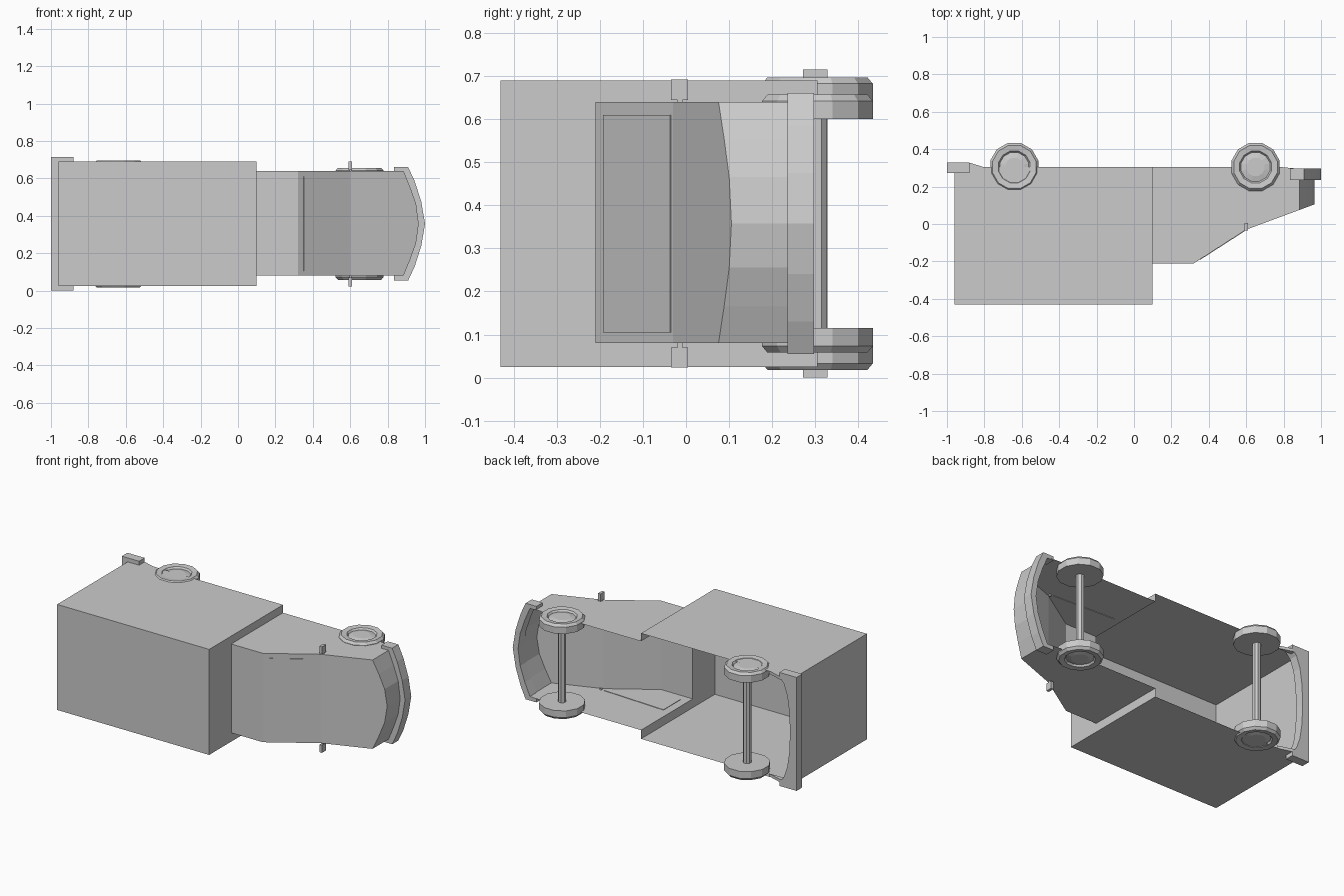
import bpy, bmesh, math
from mathutils import Matrix, Vector

if "Cube" in bpy.data.objects:
    bpy.data.objects.remove(bpy.data.objects["Cube"])

grey = bpy.data.materials.new("plain_grey")
grey.diffuse_color = (0.6, 0.6, 0.6, 1)
grey.use_nodes = True
grey.node_tree.nodes["Principled BSDF"].inputs["Base Color"].default_value = grey.diffuse_color
MID = 0.3575   # the truck lies on its side; z is its width


def make(name, verts, faces):
    me = bpy.data.meshes.new(name)
    me.from_pydata(verts, [], faces)
    bm = bmesh.new()
    bm.from_mesh(me)
    bmesh.ops.remove_doubles(bm, verts=bm.verts, dist=1e-5)
    bmesh.ops.recalc_face_normals(bm, faces=bm.faces)
    bm.to_mesh(me)
    bm.free()
    ob = bpy.data.objects.new(name, me)
    bpy.context.collection.objects.link(ob)
    me.materials.append(grey)
    return ob


def shell(name, polys):
    verts, faces = [], []
    for p in polys:
        faces.append(list(range(len(verts), len(verts) + len(p))))
        verts += p
    return make(name, verts, faces)


def prism(name, pts, depth):
    """Closed solid: polygon of 3D points swept along depth."""
    n, d = len(pts), Vector(depth)
    verts = [Vector(p) for p in pts] + [Vector(p) + d for p in pts]
    faces = [list(range(n)), list(range(n, 2 * n))]
    faces += [[i, (i + 1) % n, (i + 1) % n + n, i + n] for i in range(n)]
    return make(name, verts, faces)


def block(name, x0, x1, y0, y1, z0, z1):
    return prism(name, [(x0, y0, z0), (x1, y0, z0), (x1, y1, z0), (x0, y1, z0)], (0, 0, z1 - z0))


def lathe(name, prof, x, y, sides, flip=False):
    """Revolve (radius, z) pairs about the z direction."""
    verts, faces = [], []
    for r, z in prof:
        for i in range(sides):
            a = 2 * math.pi * (i + 0.5) / sides
            zz = 2 * MID - z if flip else z
            verts.append((x + r * math.cos(a), y + r * math.sin(a), zz))
    for k in range(len(prof) - 1):
        for i in range(sides):
            j = (i + 1) % sides
            faces.append([k * sides + i, k * sides + j, (k + 1) * sides + j, (k + 1) * sides + i])
    last = (len(prof) - 1) * sides
    faces += [list(range(sides)), list(range(last, last + sides))]
    return make(name, verts, faces)


# Cargo box, open underneath, with an opening towards the cab
A, B, T, D, L, H = -0.96, 0.10, -0.43, 0.305, 0.025, 0.69
cl, ch, roof = 0.08, 0.64, -0.21
shell("cargo_box", [
    [(A, T, L), (B, T, L), (B, T, H), (A, T, H)],
    [(A, T, L), (B, T, L), (B, D, L), (A, D, L)],
    [(A, T, H), (B, T, H), (B, D, H), (A, D, H)],
    [(A, T, L), (A, T, H), (A, D, H), (A, D, L)],
    [(B, y, z) for y, z in ((T, L), (T, H), (D, H), (D, ch), (roof, ch), (roof, cl), (D, cl), (D, L))]])

# Cab shell with curved nose
half = [(0.28, 0.885), (0.195, 0.92), (0.105, 0.952)]
nose = [(MID - d + 0.0025, x) for d, x in half] + [(MID, 0.966)] + [(MID + d + 0.0025, x) for d, x in half[::-1]]
nose[0], nose[-1] = (cl, 0.885), (ch, 0.885)


def hood_y(x):
    return -0.03 + (x - 0.60) * 0.37


polys = [[(B, roof, cl), (0.32, roof, cl), (0.32, roof, ch), (B, roof, ch)],
         [(0.32, roof, cl), (0.60, -0.03, cl), (0.60, -0.03, ch), (0.32, roof, ch)],
         [(0.60, -0.03, ch), (0.60, -0.03, cl)] + [(x, hood_y(x), z) for z, x in nose]]
for (z0, x0), (z1, x1) in zip(nose, nose[1:]):
    polys.append([(x0, hood_y(x0), z0), (x1, hood_y(x1), z1), (x1, 0.295, z1), (x0, 0.295, z0)])
for z in (cl, ch):
    polys.append([(B, roof, z), (0.32, roof, z), (0.60, -0.03, z), (0.885, hood_y(0.885), z),
                  (0.885, 0.295, z), (0.78, D, z), (B, D, z)])
shell("cab", polys)

# Windscreen and side window plates
prism("windscreen", [(0.351, -0.19, 0.105), (0.592, -0.035, 0.105),
                     (0.592, -0.035, 0.61), (0.351, -0.19, 0.61)], (0.0016, -0.0025, 0))
for name, z, d in (("lower_side_window", cl, 0.003), ("upper_side_window", ch, -0.003)):
    prism(name, [(0.15, 0.01, z), (0.15, -0.16, z), (0.36, -0.16, z), (0.58, -0.01, z)], (0, 0, d))

# Front bumper bow
outer = [(0.91, 0.055), (0.945, 0.13), (0.98, 0.24), (1.0, MID)]
inner = [(0.88, 0.08), (0.915, 0.16), (0.948, 0.255), (0.963, MID)]


def mirrored(pts):
    return pts + [(x, 2 * MID - z) for x, z in pts[-2::-1]]


bow = [(0.835, 0.055)] + mirrored(outer) + [(0.835, 0.66), (0.835, 0.635)] + mirrored(inner)[::-1] + [(0.835, 0.08)]
prism("front_bumper", [(x, 0.235, z) for x, z in bow], (0, 0.062, 0))

# Rear bumper, a bar with short wrapped ends and a bowed inside
inside = [(-0.88, 0.027), (-0.91, 0.06), (-0.935, 0.13), (-0.95, 0.23), (-0.955, MID)]
bar = [(-1.0, 0.0), (-0.88, 0.0)] + mirrored(inside) + [(-0.88, 0.715), (-1.0, 0.715)]
prism("rear_bumper", [(x, 0.272, z) for x, z in bar], (0, 0.056, 0))
for name, z in (("lower_bumper_bracket", 0.025), ("upper_bumper_bracket", 0.672)):
    prism(name, [(-0.90, 0.30, z), (-0.79, 0.30, z), (-0.88, 0.328, z), (-0.90, 0.328, z)], (0, 0, 0.018))

# Wheels with dished hubs, and axles
for end, x, z0, z1 in (("rear", -0.64, 0.638, 0.697), ("front", 0.65, 0.60, 0.657)):
    prof = [(0.133, z0), (0.133, z1 - 0.015), (0.12, z1), (0.088, z1 - 0.004), (0.08, z1 - 0.015), (0.05, z1 - 0.008)]
    lathe(end + "_upper_wheel", prof, x, 0.305, 12)
    lathe(end + "_lower_wheel", prof, x, 0.305, 12, True)
    lathe(end + "_axle", [(0.024, 2 * MID - z0 - 0.01), (0.024, z0 + 0.01)], x, 0.305, 8)

# Wing mirrors on short stems
for side, s in (("upper", 1), ("lower", -1)):
    za, zb, zc = (MID + s * d for d in (0.27, 0.287, 0.334))
    block(side + "_mirror", 0.592, 0.61, -0.035, 0.005, min(zb, zc), max(zb, zc))
    block(side + "_mirror_stem", 0.595, 0.607, -0.02, -0.008, min(za, zb), max(za, zb))
